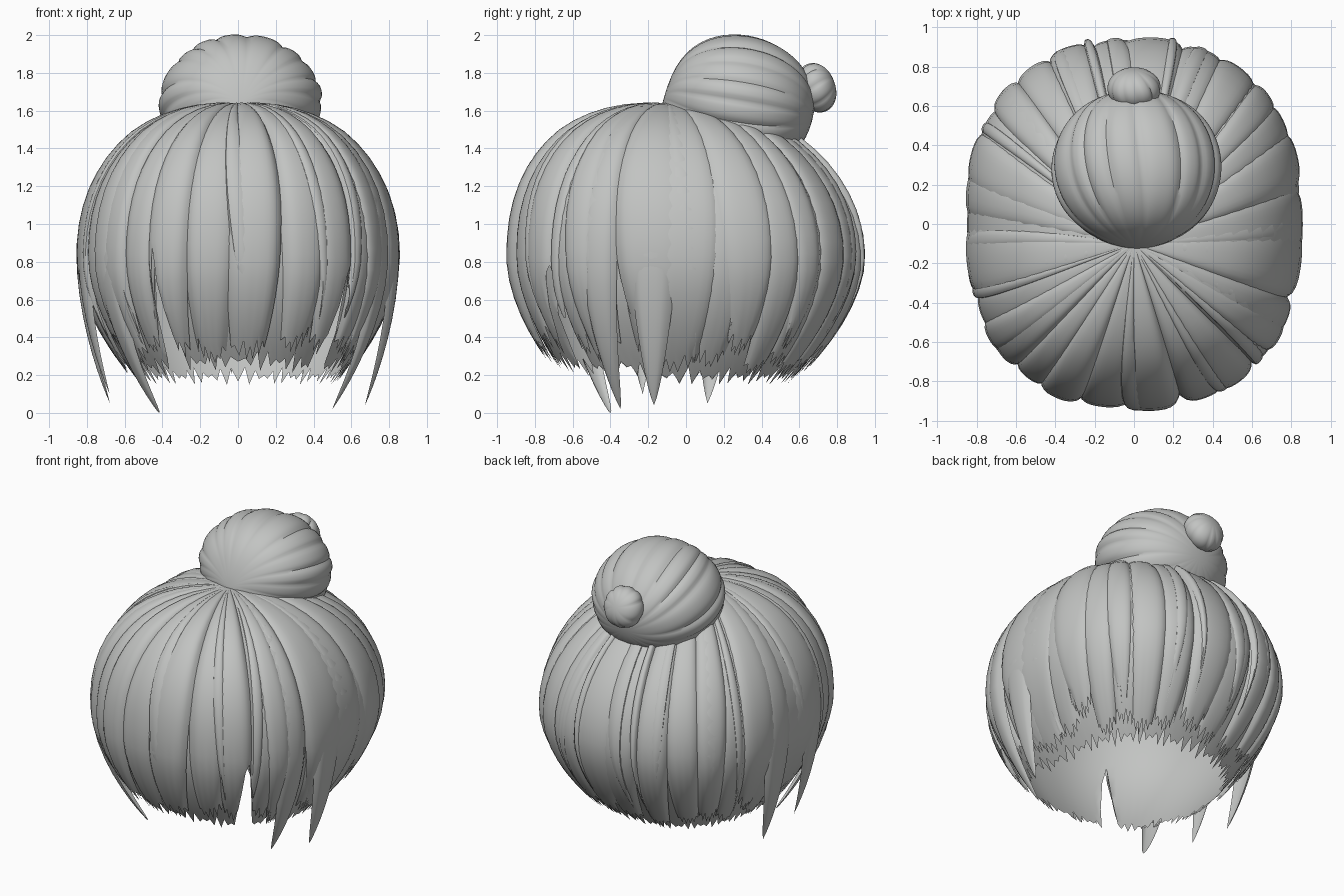
import bpy, bmesh, math, random
from mathutils import Vector, Matrix

random.seed(4)
if "Cube" in bpy.data.objects:
    bpy.data.objects.remove(bpy.data.objects["Cube"])

GREY = (0.54, 0.55, 0.54, 1)
hair = bpy.data.materials.new("hair_grey")
hair.use_nodes = True
hair.diffuse_color = GREY
hair.node_tree.nodes["Principled BSDF"].inputs["Base Color"].default_value = GREY

MID = 0.82                      # height of the widest ring
SLITS = (0.72, -0.5)            # partings in the fringe, as angles from the front
parts = []


def power(v, n):
    return math.copysign(abs(v) ** n, v)


def grid(name, rows, cols, point):
    """Surface from point(t, u) with t down the rows and u across, both 0 to 1."""
    bm = bmesh.new()
    vs = [[bm.verts.new(point(i / rows, j / cols)) for j in range(cols + 1)]
          for i in range(rows + 1)]
    for i in range(rows):
        for j in range(cols):
            bm.faces.new((vs[i][j], vs[i + 1][j], vs[i + 1][j + 1], vs[i][j + 1]))
    bmesh.ops.remove_doubles(bm, verts=bm.verts, dist=0.0004)
    me = bpy.data.meshes.new(name)
    bm.to_mesh(me)
    bm.free()
    me.materials.append(hair)
    ob = bpy.data.objects.new(name, me)
    bpy.context.collection.objects.link(ob)
    parts.append(ob)
    return ob


def drop(z):
    """Angle from the crown at which the lower dome reaches height z."""
    return math.acos(max(-1, min(1, (z - MID) / MID)))


def dome(a, th, lift=0.0, tip=0.48):
    """Point on the head shape; a = 0 is the front, th = 0 the crown.
    tip is the radius the lower half closes to at the ground."""
    c, s = math.cos(th), max(0, math.sin(th))
    if c > 0:
        e = 2.15 + 0.14 * math.cos(a)       # fuller brow, sloping nape
        r, z = s ** (2 / e), MID * c ** (2 / e)
    else:
        r, z = 1 - (1 - tip) * (-c) ** 1.8, MID * c
    k = 1 + lift * min(1, r * 1.5)
    x = 0.83 * power(math.sin(a), 0.85) * r * k
    y = -0.92 * power(math.cos(a), 0.85) * r * k - 0.1 * (1 - r)
    return Vector((x, y, MID + z * (k if z > 0 else 1)))


def hem(a):
    """Hem height: raised over the brow and at the temples."""
    temple = max(0, 1 - abs(abs(a) - 1.1) / 0.3)
    return 0.22 + 0.09 * max(0, math.cos(a)) ** 2 + 0.06 * temple


def slit_limit(a):
    gap = max(max(0, 1 - abs(a - s) / 0.09) for s in SLITS)
    return drop(hem(a) + 0.58 * gap) if gap > 0 else math.pi


# Inner layer with a jagged hem
def cap_point(t, u, cols=160):
    a = (u - 0.5) * math.tau
    j = round(u * cols) % cols
    tooth = (0.0 if j % 2 else -0.1) + 0.04 * math.sin(j * 2.3)
    th = drop(hem(a)) * t - tooth * t ** 12
    return dome(a, min(th, slit_limit(a)), -0.03)


grid("inner_hair", 22, 160, cap_point)


# Locks running from the crown down to the hem
def lock(name, a0, half, low, lift, bulge, sway=0.0, taper=0.35, tip=0.48,
         cols=10, cut=True):
    end = drop(low)
    notch = [random.uniform(0.05, 0.15) if j % 2 else 0 for j in range(cols + 1)]

    def point(t, u):
        s = 2 * u - 1
        width = half * (1 - taper * max(0, (t - 0.45) / 0.55) ** 1.6)
        a = a0 + s * width + sway * t * t
        th = end * t
        if cut:
            th -= (notch[round(u * cols)] + 0.1 * s * s) * t ** 8
            th = min(th, slit_limit(a))
        arch = bulge * (1 - abs(s) ** 2.5) - 0.028 * s ** 6
        return dome(a, th, lift + arch * (1 - taper * t ** 4), tip)

    return grid(name, 20, cols, point)


COUNT = 26
for i in range(COUNT):
    a = (i + 0.5) / COUNT * math.tau - math.pi + random.uniform(-0.03, 0.03)
    lock(f"lock_{i + 1}", a, random.uniform(0.14, 0.18),
         hem(a) + random.uniform(-0.05, 0.04), 0.012 * (i % 2) - 0.003,
         random.uniform(0.022, 0.03), random.uniform(-0.06, 0.06))

# Wide swept locks over the temples
for side, label in ((1, "left"), (-1, "right")):
    for k, (a, half) in enumerate(((0.95, 0.13), (1.38, 0.22), (1.85, 0.19), (2.25, 0.14))):
        lock(f"{label}_side_lock_{k + 1}", side * a, half, 0.24 + 0.03 * k,
             0.02 - 0.006 * (k % 2), 0.026, side * 0.06, 0.6)

# Narrow overlay strands
for i in range(16):
    a = i / 16 * math.tau - math.pi + random.uniform(-0.12, 0.12)
    lock(f"strand_{i + 1}", a, random.uniform(0.05, 0.08),
         hem(a) + random.uniform(0.02, 0.2), 0.014, 0.022,
         random.uniform(-0.12, 0.12), 0.85, cols=6)

# Long pointed locks that hang below the hem
for i, (a, low, tip) in enumerate(((1.1, 0.02, 0.64), (1.42, 0.04, 0.79),
                                   (-0.93, 0.0, 0.6), (-1.7, 0.05, 0.79),
                                   (-1.35, 0.1, 0.78))):
    lock(f"long_lock_{i + 1}", a, 0.13, low, 0.012, 0.026,
         0.0, 1.0, tip, cols=8, cut=False)

# Stray strands at the back
for i, a in enumerate((math.pi + 0.2, math.pi - 0.2)):
    lock(f"back_strand_{i + 1}", a, 0.04, 0.4, 0.025, 0.025, 0.04, 0.95, cols=6)


# Gathered ball with grooves running from pole to pole along its own y axis
def gathered_ball(name, centre, radii, tilt, folds, depth, twist, pinch):
    cuts = sorted((i + random.uniform(-0.28, 0.28)) / folds for i in range(folds))
    cuts = [cuts[-1] - 1] + cuts + [cuts[0] + 1]
    puff = [random.uniform(0.6, 1.3) for _ in range(folds)]
    turn = Matrix.Rotation(tilt, 3, "X")

    def point(t, u):
        u %= 1
        i = max(k for k in range(len(cuts) - 1) if cuts[k] <= u)
        f = (u - cuts[i]) / (cuts[i + 1] - cuts[i])
        bump = puff[i % folds] * (1 - abs(2 * f - 1) ** 3) - 0.75
        s = math.sin(math.pi * t)
        k = 1 + depth * bump * s ** 0.5
        a = math.tau * u + twist * (t - 0.5)
        p = Vector((radii[0] * s ** 0.9 * math.cos(a) * k,
                    -radii[1] * math.cos(math.pi * t),
                    radii[2] * s ** 0.9 * math.sin(a) * k
                    - pinch * (1 - t) ** 10))
        return turn @ p + Vector(centre)

    return grid(name, 28, folds * 8, point)


gathered_ball("bun", (0.015, 0.285, 1.645), (0.43, 0.395, 0.35), -0.26, 17, 0.05, 0.35, 0.1)
gathered_ball("bun_knob", (0.0, 0.69, 1.72), (0.135, 0.1, 0.135), 0.35, 9, 0.07, 0.6, 0.0)

# Smooth shading with crisp creases
bpy.ops.object.select_all(action="DESELECT")
for ob in parts:
    ob.select_set(True)
bpy.context.view_layer.objects.active = parts[0]
bpy.ops.object.shade_smooth_by_angle(angle=math.radians(40))
